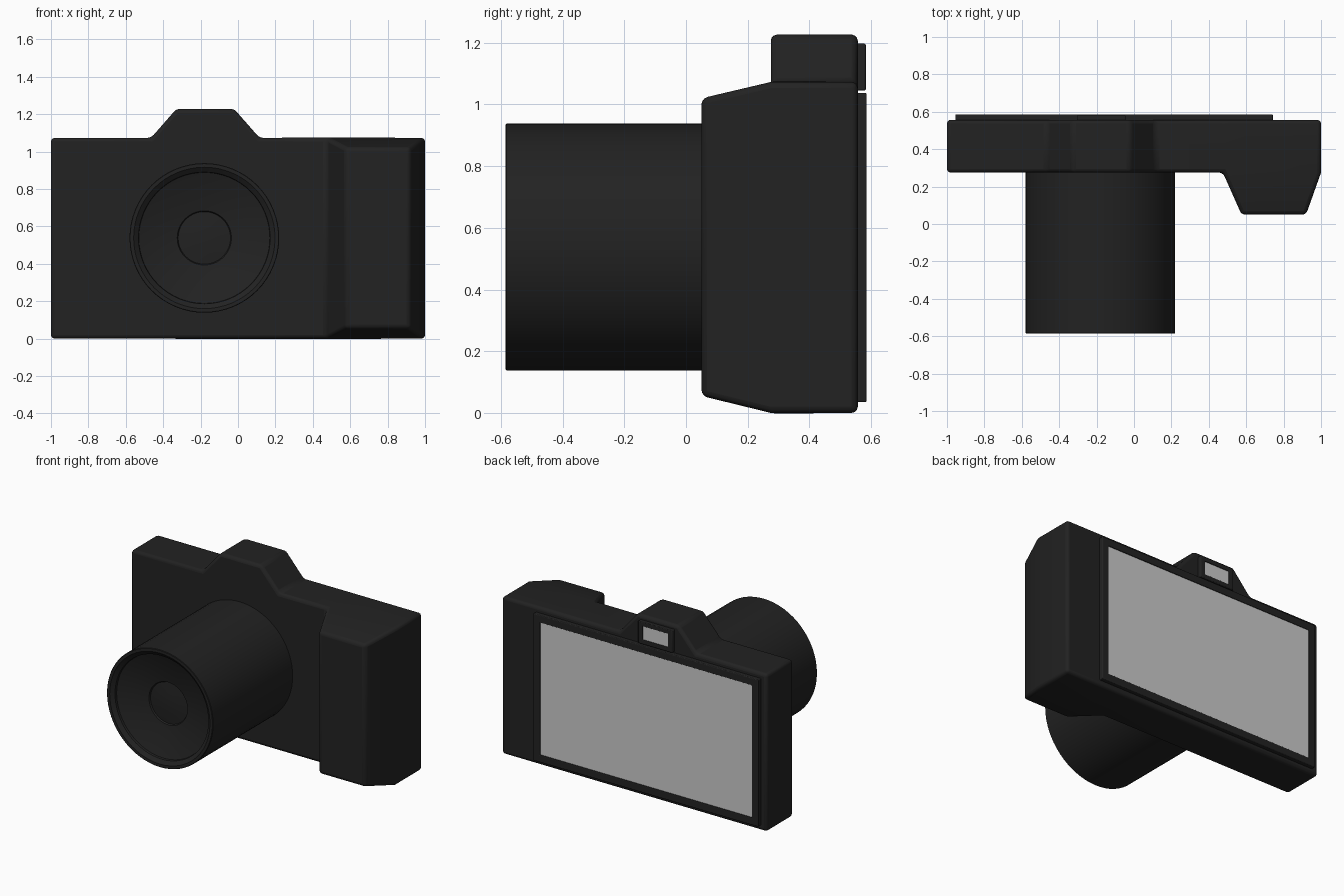
import bpy, bmesh, math
from mathutils import Vector

if "Cube" in bpy.data.objects:
    bpy.data.objects.remove(bpy.data.objects["Cube"])


def material(name, v):
    m = bpy.data.materials.new(name)
    m.diffuse_color = (v, v, v, 1)
    m.use_nodes = True
    m.node_tree.nodes["Principled BSDF"].inputs["Base Color"].default_value = m.diffuse_color
    return m


dark = material("dark_plastic", 0.016)


def finish(bm, name, mat=None, bevel=0):
    bmesh.ops.remove_doubles(bm, verts=bm.verts, dist=1e-5)
    bmesh.ops.recalc_face_normals(bm, faces=bm.faces)
    me = bpy.data.meshes.new(name)
    bm.to_mesh(me)
    bm.free()
    ob = bpy.data.objects.new(name, me)
    bpy.context.collection.objects.link(ob)
    if mat:
        me.materials.append(mat)
    if bevel:
        b = ob.modifiers.new("soft_edges", 'BEVEL')
        b.width, b.segments, b.limit_method = bevel, 3, 'ANGLE'
        b.angle_limit = math.radians(30)
    bpy.ops.object.select_all(action='DESELECT')
    ob.select_set(True)
    bpy.context.view_layer.objects.active = ob
    bpy.ops.object.shade_smooth_by_angle(angle=math.radians(35))
    return ob


def box(x0, x1, y0, y1, z0, z1):
    bm = bmesh.new()
    bmesh.ops.create_cube(bm, size=1)
    for v in bm.verts:
        v.co = Vector(((x0 + x1) / 2 + v.co.x * (x1 - x0),
                       (y0 + y1) / 2 + v.co.y * (y1 - y0),
                       (z0 + z1) / 2 + v.co.z * (z1 - z0)))
    return bm


# Body: front outline with viewfinder hump, extruded back; grip pulled forward
FRONT, BACK, TOP, SPLIT = 0.275, 0.557, 1.073, 0.475
outline = [(-1, 0), (SPLIT, 0), (1, 0), (1, TOP), (SPLIT, TOP),
           (0.115, TOP), (-0.02, 1.227), (-0.33, 1.227), (-0.465, TOP), (-1, TOP)]
bm = bmesh.new()
front = [bm.verts.new((x, FRONT, z)) for x, z in outline]
back = [bm.verts.new((x, BACK, z)) for x, z in outline]
n = len(outline)
bm.faces.new(back)
for i in range(n):
    j = (i + 1) % n
    bm.faces.new((front[i], front[j], back[j], back[i]))
bm.faces.new(front[:2] + front[4:])
grip_base = front[1:5]
grip = [bm.verts.new((x, 0.05, z)) for x, z in
        [(0.575, 0.055), (0.92, 0.055), (0.92, 1.02), (0.575, 1.02)]]
bm.faces.new(grip)
for i in range(4):
    j = (i + 1) % 4
    bm.faces.new((grip_base[i], grip_base[j], grip[j], grip[i]))
finish(bm, "camera_body", dark, 0.02)

# Lens barrel with hollow front, turned around the y axis
profile = [(0, 0.3), (0.4, 0.3), (0.4, -0.582), (0.397, -0.585), (0.378, -0.585),
           (0.352, -0.565), (0.35, -0.55), (0.25, -0.515), (0.145, -0.495),
           (0.14, -0.485), (0.07, -0.492), (0, -0.495)]
bm = bmesh.new()
vs = [bm.verts.new((r, y, 0)) for r, y in profile]
es = [bm.edges.new(p) for p in zip(vs, vs[1:])]
bmesh.ops.spin(bm, geom=vs + es, axis=(0, 1, 0), cent=(0, 0, 0),
               angle=math.tau, steps=64, use_duplicate=False)
bmesh.ops.translate(bm, verts=bm.verts, vec=(-0.18, 0, 0.538))
finish(bm, "lens_barrel", dark)


# Rear frames: a raised box with a recessed pane
def framed_pane(name, x0, x1, z0, z1, y1, mx, mz, bevel):
    bm = box(x0, x1, 0.53, y1, z0, z1)
    face = max(bm.faces, key=lambda f: f.calc_center_median().y)
    inner = bmesh.ops.extrude_discrete_faces(bm, faces=[face])["faces"][0]
    # rebuild the opening as a ring plus a sunken floor
    cx, cz = (x0 + x1) / 2, (z0 + z1) / 2
    outer = [v for v in bm.verts if v not in inner.verts and abs(v.co.y - y1) < 1e-6]
    bmesh.ops.remove_doubles(bm, verts=outer + list(inner.verts), dist=1e-6)
    bm.faces.ensure_lookup_table()
    face = max(bm.faces, key=lambda f: f.calc_center_median().y)
    bmesh.ops.inset_region(bm, faces=[face], thickness=min(mx, mz))
    for v in face.verts:
        v.co.x = cx + math.copysign((x1 - x0) / 2 - mx, v.co.x - cx)
        v.co.z = cz + math.copysign((z1 - z0) / 2 - mz, v.co.z - cz)
    bmesh.ops.inset_region(bm, faces=[face], thickness=0.0005)
    for v in face.verts:
        v.co.y -= 0.01
    finish(bm, name + "_frame", dark, bevel)
    pane = box(x0 + mx, x1 - mx, 0.54, y1 - 0.006, z0 + mz, z1 - mz)
    finish(pane, name + "_pane")


framed_pane("rear_screen", -0.955, 0.742, 0.035, 1.037, 0.586, 0.05, 0.05, 0.01)
framed_pane("viewfinder", -0.305, -0.045, 1.045, 1.197, 0.583, 0.035, 0.03, 0.006)
